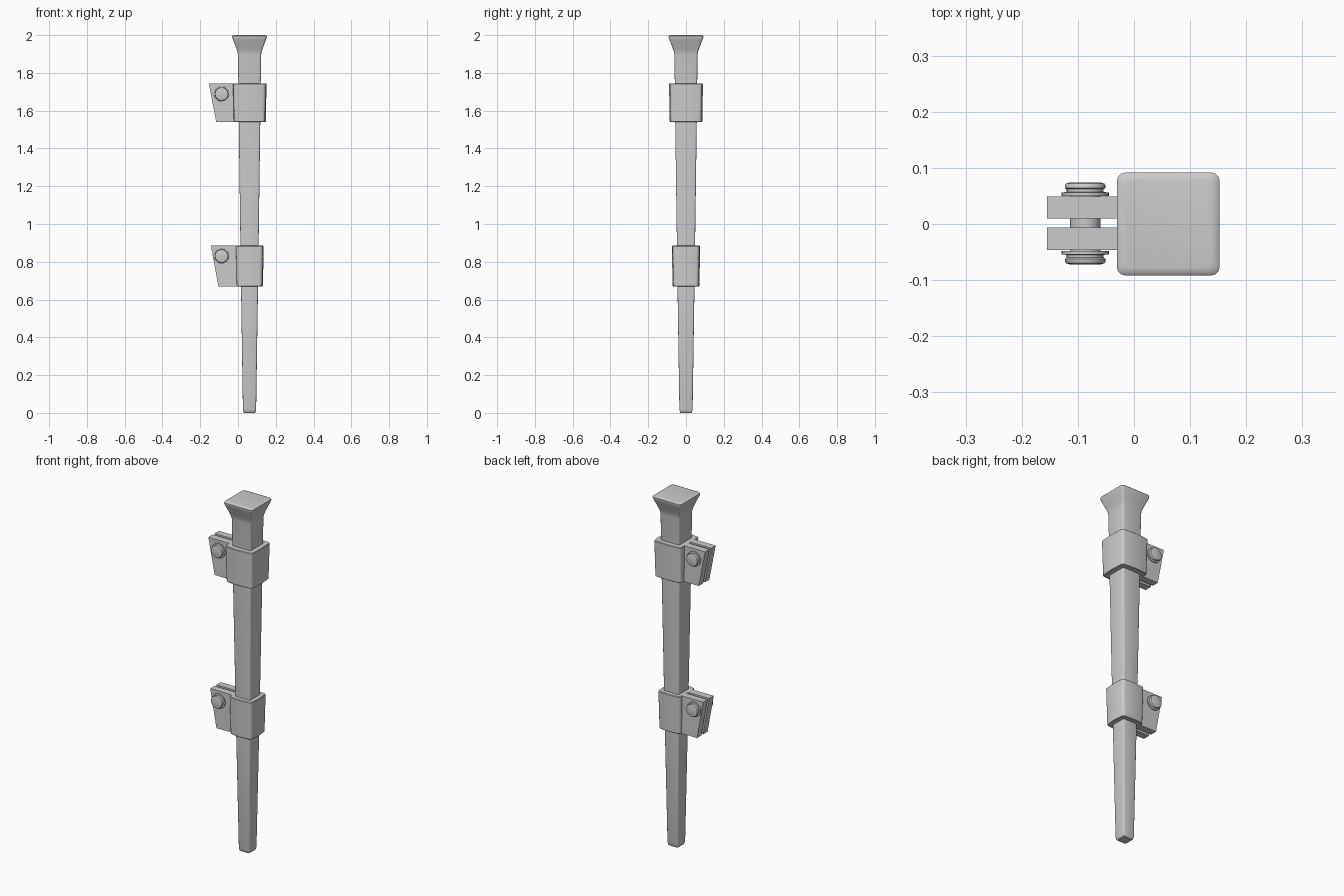
import bpy, bmesh, math
from mathutils import Vector

if "Cube" in bpy.data.objects:
    bpy.data.objects.remove(bpy.data.objects["Cube"])

CX = 0.061  # post axis


def finish(name, bm, angle=35):
    bmesh.ops.recalc_face_normals(bm, faces=bm.faces)
    me = bpy.data.meshes.new(name)
    bm.to_mesh(me)
    bm.free()
    ob = bpy.data.objects.new(name, me)
    bpy.context.collection.objects.link(ob)
    bpy.ops.object.select_all(action='DESELECT')
    ob.select_set(True)
    bpy.context.view_layer.objects.active = ob
    bpy.ops.object.shade_smooth_by_angle(angle=math.radians(angle))
    return ob


def loft(name, rings, angle=35):
    """Skin a list of point rings and cap both ends."""
    bm = bmesh.new()
    loops = [[bm.verts.new(p) for p in r] for r in rings]
    for a, b in zip(loops, loops[1:]):
        for i in range(len(a)):
            j = (i + 1) % len(a)
            bm.faces.new((a[i], a[j], b[j], b[i]))
    bm.faces.new(loops[0])
    bm.faces.new(loops[-1])
    return finish(name, bm, angle)


def square_ring(z, half, corner, bow=0.0, seg=3):
    """Rounded square around the post axis, with optionally bowed sides."""
    pts = []
    for q in range(4):
        base = q * math.pi / 2
        c = half - corner - bow
        sx, sy = [(1, 1), (-1, 1), (-1, -1), (1, -1)][q]
        for k in range(seg + 1):
            a = base + k / seg * math.pi / 2
            pts.append(Vector((CX + sx * c + corner * math.cos(a),
                               sy * c + corner * math.sin(a), z)))
        if bow:
            a = base + math.pi / 2
            pts.append(Vector((CX + half * math.cos(a), half * math.sin(a), z)))
    return pts


# Tapered square post with flared, struck head
post = [(0, .028, .006), (.004, .032, .007), (.018, .035, .008), (.67, .045, .008),
        (1.54, .057, .009), (1.895, .061, .009), (1.912, .064, .009), (1.93, .070, .01),
        (1.975, .087, .012), (1.988, .0915, .014), (1.994, .0915, .014), (1.998, .088, .014),
        (2.0, .078, .014)]
loft("tapered_post", [square_ring(*r) for r in post])


def plate(name, y0, y1, z0, z1, x_top, x_bot):
    """Clamp ear with a slanted outer edge."""
    prof = [(0.0, z0), (0.0, z1), (x_top, z1), (x_bot, z0)]
    loft(name, [[Vector((x, y, z)) for x, z in prof] for y in (y0, y1)])


def bolt(name, x, z):
    """Lathed bolt along y: head, neck, washer, shank, mirrored."""
    side = [(.073, .028), (.071, .034), (.068, .036), (.063, .036), (.061, .033),
            (.056, .033), (.055, .042), (.049, .042), (.049, .027)]
    prof = side + [(-y, r) for y, r in reversed(side)]
    loft(name, [[Vector((x + r * math.cos(t), y + .001, z + r * math.sin(t)))
                 for t in (i * math.tau / 32 for i in range(32))] for y, r in prof])


# Two clamps: collar, pair of ears and through bolt
for tag, z0, z1, h0, h1, xt, xb, bz in (
        ("upper", 1.54, 1.745, .086, .090, -.155, -.115, 1.688),
        ("lower", .67, .885, .071, .075, -.143, -.104, .83)):
    loft(tag + "_collar", [square_ring(z, h, .016, .004)
                           for z, h in ((z0, h0 - .003), (z0 + .003, h0),
                                        (z1 - .003, h1), (z1, h1 - .003))])
    plate(tag + "_front_ear", -.046, -.006, z0, z1, xt, xb)
    plate(tag + "_back_ear", .010, .049, z0, z1, xt, xb)
    bolt(tag + "_bolt", -.087, bz)
